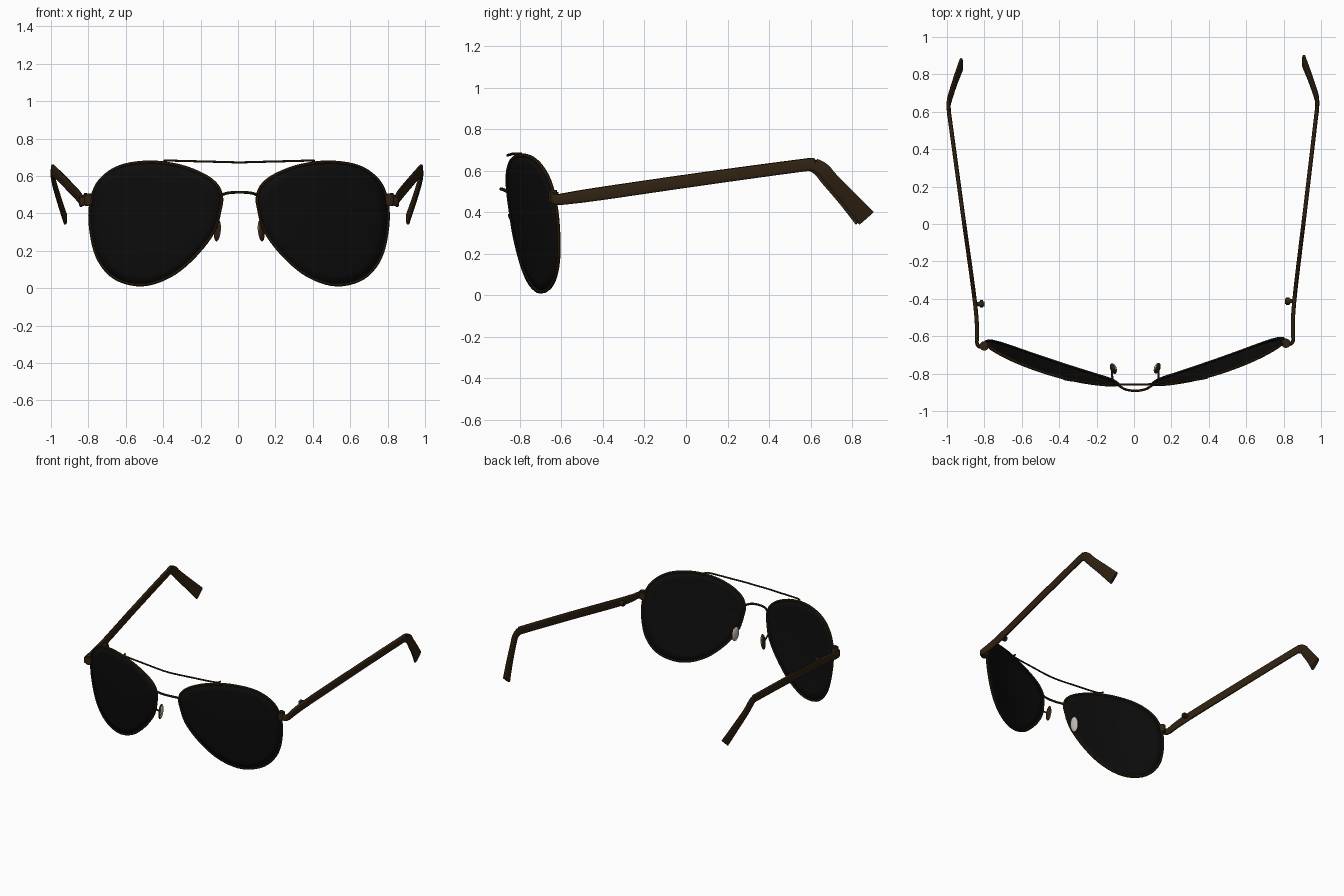
import bpy, bmesh, math
from mathutils import Vector, Matrix

cube = bpy.data.objects.get("Cube")
if cube:
    bpy.data.objects.remove(cube)

YAW = Matrix.Rotation(0.009, 4, 'Z')


def material(name, rgb, rough):
    m = bpy.data.materials.new(name)
    m.use_nodes = True
    m.diffuse_color = (*rgb, 1)
    b = m.node_tree.nodes["Principled BSDF"]
    b.inputs["Base Color"].default_value = (*rgb, 1)
    b.inputs["Roughness"].default_value = rough
    return m


BROWN = material("dark_brown_metal", (0.03, 0.016, 0.006), 0.5)
BLACK = material("black_lens", (0.004, 0.004, 0.004), 0.4)
PALE = material("pale_silicone", (0.52, 0.47, 0.42), 0.5)


def finish(name, bm, mats, side=1):
    """Mirror to the wanted side, settle the frame and make the object."""
    bmesh.ops.transform(bm, matrix=YAW @ Matrix.Diagonal((side, 1, 1, 1)), verts=bm.verts)
    bmesh.ops.recalc_face_normals(bm, faces=bm.faces)
    me = bpy.data.meshes.new(name)
    bm.to_mesh(me)
    bm.free()
    for m in mats:
        me.materials.append(m)
    ob = bpy.data.objects.new(name, me)
    bpy.context.collection.objects.link(ob)
    bpy.ops.object.select_all(action='DESELECT')
    ob.select_set(True)
    bpy.context.view_layer.objects.active = ob
    bpy.ops.object.shade_smooth_by_angle(angle=math.radians(40))
    return ob


def smooth(points, steps=6, closed=False):
    """Catmull-Rom curve through points of any dimension."""
    pts = [Vector(p) for p in points]
    n = len(pts)
    at = (lambda i: pts[i % n]) if closed else (lambda i: pts[max(0, min(n - 1, i))])
    out = []
    for i in range(n if closed else n - 1):
        a, b, c, d = at(i - 1), at(i), at(i + 1), at(i + 2)
        for s in range(steps):
            t = s / steps
            out.append(0.5 * (2 * b + (c - a) * t + (2 * a - 5 * b + 4 * c - d) * t * t
                              + (3 * b - a - 3 * c + d) * t ** 3))
    return out if closed else out + [pts[-1]]


def sweep(path, sizes, ref, closed=False, sides=8, power=1.0):
    """Sweep a rounded section; sizes are half widths along ref and across it."""
    bm = bmesh.new()
    n, ref = len(path), Vector(ref)
    rings = []
    for i, p in enumerate(path):
        nxt = path[(i + 1) % n] if closed else path[min(i + 1, n - 1)]
        prv = path[i - 1] if closed else path[max(i - 1, 0)]
        t = (nxt - prv).normalized()
        u = (ref - t * ref.dot(t)).normalized()
        v = t.cross(u)
        a, b = sizes[i] if isinstance(sizes, list) else sizes
        ring = []
        for k in range(sides):
            ang = math.tau * (k + 0.5) / sides
            c, s = math.cos(ang), math.sin(ang)
            c, s = [math.copysign(abs(q) ** power, q) for q in (c, s)]
            ring.append(bm.verts.new(p + u * a * c + v * b * s))
        rings.append(ring)
    for i in range(n if closed else n - 1):
        r, q = rings[i], rings[(i + 1) % n]
        for k in range(sides):
            j = (k + 1) % sides
            bm.faces.new((r[k], r[j], q[j], q[k]))
    if not closed:
        bm.faces.new(rings[0])
        bm.faces.new(rings[-1])
    return bm


def front_y(x, z):
    """Wrapped and tilted surface that the lenses lie on."""
    return -0.828 + 0.31 * x - 0.115 * z - 0.034 * (1 - ((x - 0.45) / 0.36) ** 2)


# Teardrop lens outline in x and z
OUTLINE = [(.48, .675), (.32, .655), (.19, .605), (.12, .55), (.096, .49), (.101, .43),
           (.137, .305), (.24, .17), (.37, .065), (.52, .018), (.665, .055), (.757, .165),
           (.795, .33), (.79, .47), (.745, .575), (.64, .65)]
outline = smooth(OUTLINE, 5, True)
CENTRE = Vector((.45, .37))


def lens(side, label):
    bm = bmesh.new()
    rings = []
    for f in (1, .85, .65, .4, .15):
        ring = []
        for p in outline:
            x, z = CENTRE + (p - CENTRE) * f
            ring.append(bm.verts.new((x, front_y(x, z) - 0.014 * (1 - f * f), z)))
        rings.append(ring)
    n = len(outline)
    for r, q in zip(rings, rings[1:]):
        for k in range(n):
            bm.faces.new((r[k], r[(k + 1) % n], q[(k + 1) % n], q[k]))
    bm.faces.new(rings[-1])
    ob = finish(label + "_lens", bm, [BLACK], side)
    mod = ob.modifiers.new("thickness", 'SOLIDIFY')
    mod.thickness, mod.offset = 0.008, 0


def cylinder(name, centre, axis, radius, length, side):
    bm = bmesh.new()
    bmesh.ops.create_cone(bm, cap_ends=True, segments=16, radius1=radius, radius2=radius, depth=length)
    bmesh.ops.bevel(bm, geom=[e for e in bm.edges if len({round(v.co.z, 4) for v in e.verts}) == 1],
                    offset=radius * .3, segments=2, affect='EDGES')
    rot = Vector((0, 0, 1)).rotation_difference(Vector(axis)).to_matrix().to_4x4()
    bmesh.ops.transform(bm, matrix=Matrix.Translation(centre) @ rot, verts=bm.verts)
    finish(name, bm, [BROWN], side)


# Temple arm: path in x, y, z and its half height
ARM = [(.845, -.615, .46, .026), (.852, -.43, .487, .031), (.917, .08, .561, .031),
       (.978, .56, .626, .030), (.984, .61, .628, .031), (.985, .653, .604, .033),
       (.976, .69, .56, .034), (.948, .775, .468, .039), (.916, .86, .372, .047)]


def nose_pad(side, label):
    bm = bmesh.new()
    bmesh.ops.create_uvsphere(bm, u_segments=20, v_segments=14, radius=1)
    for f in bm.faces:
        f.material_index = int(f.calc_center_median().x < -0.25)
    m = (Matrix.Translation((.117, -.772, .308)) @ Matrix.Rotation(-.35, 4, 'Z')
         @ Matrix.Rotation(-.1, 4, 'Y') @ Matrix.Diagonal((.016, .03, .058, 1)))
    bmesh.ops.transform(bm, matrix=m, verts=bm.verts)
    finish(label + "_nose_pad", bm, [BROWN, PALE], side)
    # Bent wire from the rim to the pad
    wire = smooth([(.112, -.852, .39), (.12, -.84, .36), (.124, -.81, .335), (.122, -.775, .31)])
    finish(label + "_pad_wire", sweep(wire, (.006, .006), (1, 0, 0)), [BROWN], side)


for side, label in ((1, "left"), (-1, "right")):
    lens(side, label)
    rim = [Vector((p.x, front_y(p.x, p.y), p.y)) for p in outline]
    finish(label + "_rim", sweep(rim, (.009, .009), (0, 1, 0), True), [BROWN], side)
    nose_pad(side, label)
    # Corner joint and the short curved piece leading to the arm
    cylinder(label + "_corner_joint", (.807, -.645, .473), (0, 0, 1), .025, .066, side)
    corner = smooth([(.8, -.65, .47), (.832, -.648, .465), (.845, -.63, .461), (.846, -.59, .463)])
    finish(label + "_end_piece", sweep(corner, (.024, .010), (0, 0, 1), sides=12, power=.6),
           [BROWN], side)
    arm = smooth(ARM, 5)
    sizes = [(.011, p[3]) for p in arm]
    finish(label + "_temple_arm", sweep([Vector(p[:3]) for p in arm], sizes, (1, 0, 0),
                                        sides=16, power=.65), [BROWN], side)
    # Hinge screw on the inside of the arm
    cylinder(label + "_hinge_pin", (.835, -.42, .488), (1, 0, 0), .011, .05, side)
    cylinder(label + "_hinge_knob", (.819, -.42, .488), (1, 0, 0), .02, .03, side)


def span(half):
    """Complete a half path, listed from outside in, across the middle."""
    return smooth(half + [(-x, y, z) for x, y, z in reversed(half[:-1])])


# Brow bar and bridge
brow = span([(.40, -.795, .682), (.392, -.818, .683), (.35, -.832, .682),
             (.2, -.846, .678), (.08, -.857, .675), (0, -.859, .673)])
finish("brow_bar", sweep(brow, (.006, .006), (0, 0, 1)), [BROWN])
bridge = span([(.098, -.855, .495), (.082, -.868, .504), (.05, -.885, .511), (0, -.892, .513)])
finish("bridge", sweep(bridge, (.008, .007), (0, 0, 1)), [BROWN])
